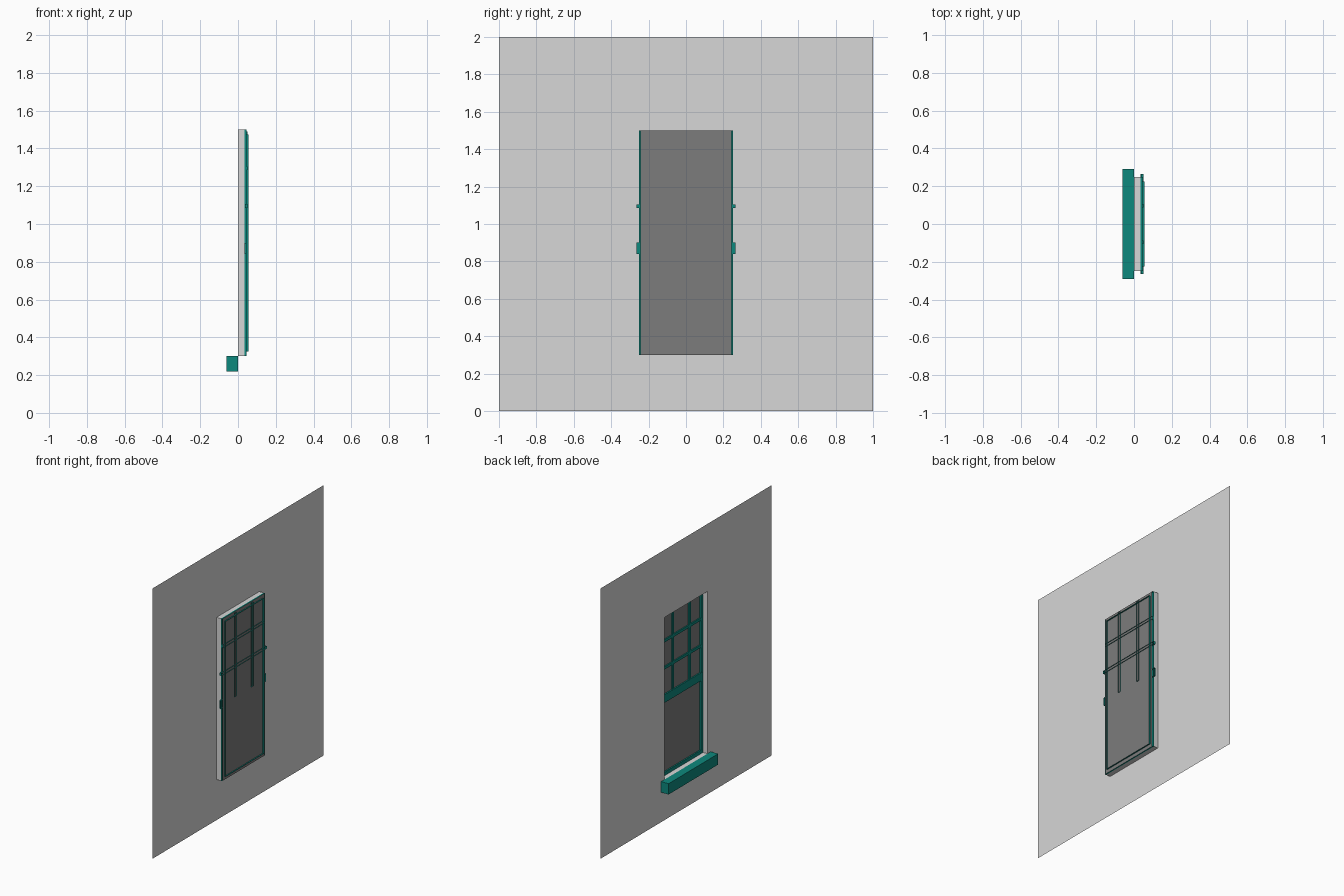
import bpy, bmesh
from mathutils import Vector

if "Cube" in bpy.data.objects:
    bpy.data.objects.remove(bpy.data.objects["Cube"])


def material(name, rgb):
    m = bpy.data.materials.new(name)
    m.diffuse_color = (*rgb, 1)
    m.use_nodes = True
    m.node_tree.nodes["Principled BSDF"].inputs["Base Color"].default_value = m.diffuse_color
    return m


WALL = material("pale_grey_wall", (0.68, 0.68, 0.68))
GLASS = material("grey_glass", (0.2, 0.2, 0.2))
TEAL = material("teal_paint", (0.004, 0.246, 0.205))


def finish(name, bm, mat):
    me = bpy.data.meshes.new(name)
    bm.to_mesh(me)
    bm.free()
    me.materials.append(mat)
    ob = bpy.data.objects.new(name, me)
    bpy.context.collection.objects.link(ob)
    return ob


def loop(bm, x, y, z0, z1):
    """Rectangle of four verts in the wall plane, centred on y = 0."""
    return [bm.verts.new((x, a, b)) for a, b in ((-y, z0), (-y, z1), (y, z1), (y, z0))]


def bridge(bm, a, b):
    for i in range(4):
        j = (i + 1) % 4
        bm.faces.new((a[i], b[i], b[j], a[j]))


def bar(name, x, y, z):
    """Open-backed box: the rear (+x) face is left off."""
    bm = bmesh.new()
    lo, hi = Vector((x[0], y[0], z[0])), Vector((x[1], y[1], z[1]))
    bmesh.ops.create_cube(bm, size=1)
    for v in bm.verts:
        v.co = (lo + hi) / 2 + v.co * (hi - lo)
    back = [f for f in bm.faces if f.normal.x > 0.9]
    bmesh.ops.delete(bm, geom=back, context='FACES_ONLY')
    return finish(name, bm, TEAL)


# Wall sheet with window opening and reveal
bm = bmesh.new()
outer = loop(bm, 0, 1, 0, 2)
edge = loop(bm, 0, 0.25, 0.3, 1.5)
inner = loop(bm, 0.035, 0.25, 0.3, 1.5)
bridge(bm, outer, edge)
bridge(bm, edge, inner)
finish("wall", bm, WALL)

# Sash frame: outer edge, front face, then a deeper inner lip
bm = bmesh.new()
rings = [loop(bm, x, 0.25 - d, 0.3 + d, 1.5 - d)
         for x, d in ((0.045, 0.0), (0.035, 0.0), (0.035, 0.026), (0.055, 0.026))]
for a, b in zip(rings, rings[1:]):
    bridge(bm, a, b)
finish("sash_frame", bm, TEAL)

# Glass sheet
bm = bmesh.new()
bm.faces.new(loop(bm, 0.045, 0.243, 0.3, 1.5))
finish("glass_pane", bm, GLASS)

# Glazing bars of the upper sash
for side, y in (("left", -0.097), ("right", 0.097)):
    bar("upright_bar_" + side, (0.036, 0.05), (y - 0.01, y + 0.01), (0.87, 1.49))
for name, z, y in (("upper", 1.295, 0.245), ("lower", 1.095, 0.265)):
    bar("cross_bar_" + name, (0.036, 0.05), (-y, y), (z - 0.01, z + 0.01))

# Meeting rail and outside sill
bar("meeting_rail", (0.034, 0.044), (-0.265, 0.265), (0.84, 0.9))
bar("window_sill", (-0.06, 0), (-0.29, 0.29), (0.22, 0.3))
